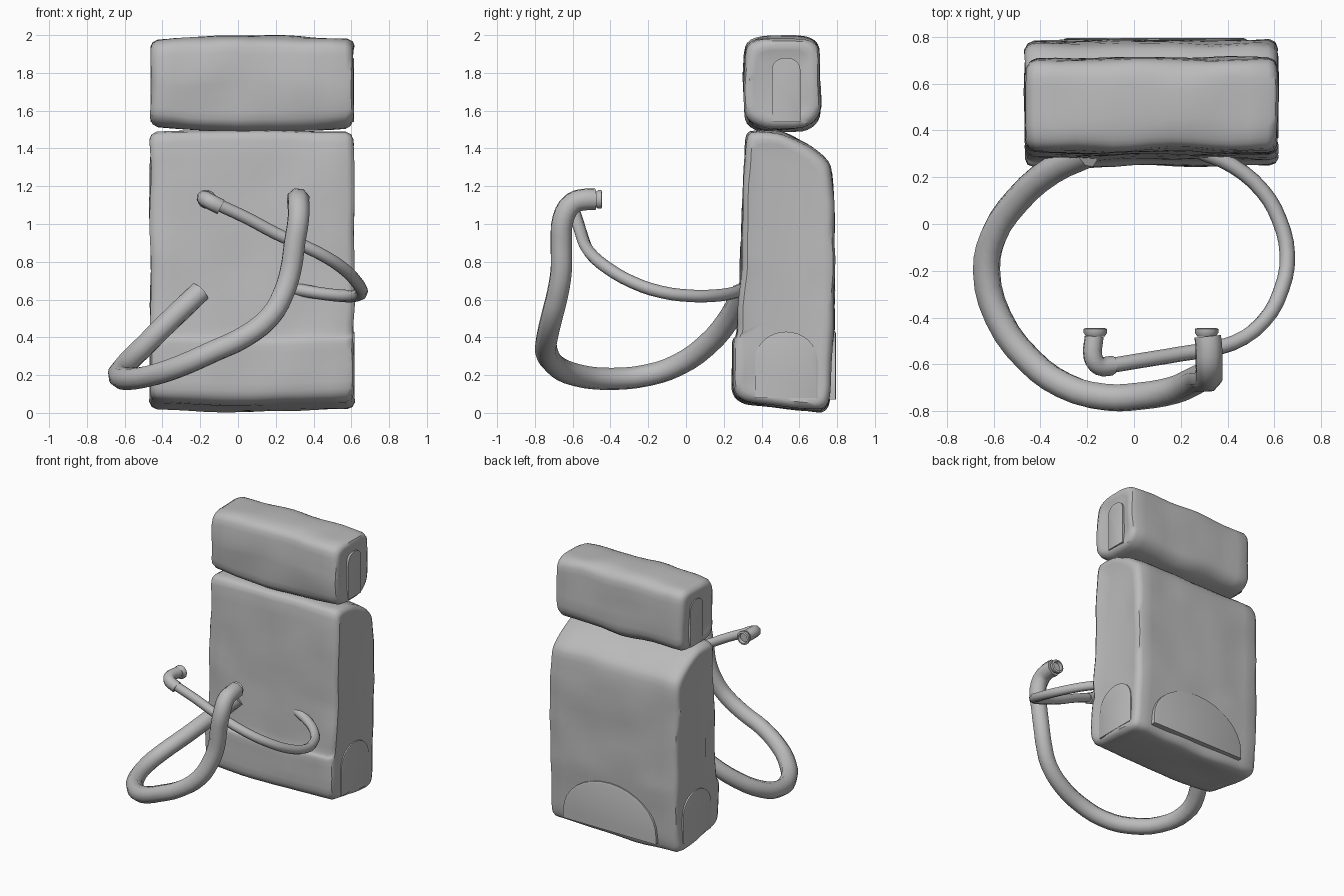
import bpy, bmesh, math
from mathutils import Vector, noise

cube = bpy.data.objects.get("Cube")
if cube:
    bpy.data.objects.remove(cube, do_unlink=True)

grey = bpy.data.materials.new("plain grey")
grey.use_nodes = True
grey.diffuse_color = (0.5, 0.5, 0.5, 1)
grey.node_tree.nodes["Principled BSDF"].inputs["Base Color"].default_value = (0.5, 0.5, 0.5, 1)


def finish(name, bm, angle=40):
    bmesh.ops.recalc_face_normals(bm, faces=bm.faces)
    mesh = bpy.data.meshes.new(name)
    bm.to_mesh(mesh)
    bm.free()
    obj = bpy.data.objects.new(name, mesh)
    bpy.context.collection.objects.link(obj)
    mesh.materials.append(grey)
    bpy.ops.object.select_all(action="DESELECT")
    obj.select_set(True)
    bpy.context.view_layer.objects.active = obj
    bpy.ops.object.shade_smooth_by_angle(angle=math.radians(angle))
    return obj


def soften(points, rounds=2):
    # Corner cutting rounds a closed profile; long edges are split first
    pts = [Vector(p) for p in points]
    for _ in range(rounds):
        cut = []
        for a, b in zip(pts, pts[1:] + pts[:1]):
            t = min(0.25, 0.03 / (b - a).length)
            cut += [a.lerp(b, t), a.lerp(b, 1 - t)]
        pts = cut
    dense = []
    for a, b in zip(pts, pts[1:] + pts[:1]):
        n = max(1, round((b - a).length / 0.09))
        dense += [a.lerp(b, i / n) for i in range(n)]
    return dense


def padded_bag(name, profile, x0, x1, crown, wrinkle):
    """Soft bag lofted along x from a (y, z) profile, with rounded, padded ends."""
    pts = soften(profile)
    lo = Vector((min(p.x for p in pts), min(p.y for p in pts)))
    hi = Vector((max(p.x for p in pts), max(p.y for p in pts)))
    mid, half = (lo + hi) / 2, (hi - lo) / 2
    # Each station is distance along x and inset of the profile
    ends = [(0.012, half.x * 0.55), (0.004, 0.06), (0.0, 0.035), (0.012, 0.012), (0.04, 0)]
    n = 12
    stations = [(x0 + d, s) for d, s in ends]
    stations += [(x0 + 0.04 + (x1 - x0 - 0.08) * i / n, 0) for i in range(1, n)]
    stations += [(x1 - d, s) for d, s in reversed(ends)]
    bm = bmesh.new()
    rings = []
    for x, inset in stations:
        u = (2 * x - x0 - x1) / (x1 - x0)
        grow = crown * (1 - u * u) - crown
        ring = []
        for p in pts:
            r = p - mid
            q = Vector((x, mid.x + r.x * (1 - inset / half.x),
                        mid.y + r.y * (1 - (inset - grow) / half.y)))
            q += wrinkle * noise.noise_vector(q * 4.5)
            ring.append(bm.verts.new(q))
        rings.append(ring)
    for a, b in zip(rings, rings[1:]):
        for i in range(len(pts)):
            j = (i + 1) % len(pts)
            bm.faces.new((a[i], a[j], b[j], b[i]))
    bm.faces.new(rings[0])
    bm.faces.new(rings[-1])
    return finish(name, bm)


def arch_panel(name, origin, side, normal, half_width, height, shoulder, depth):
    """Arched pocket patch standing on origin, facing along normal."""
    o, s, nrm = Vector(origin), Vector(side), Vector(normal)
    up = Vector((0, 0, 1))
    rise = height - shoulder
    outline = [(-half_width, 0)]
    outline += [(-half_width * math.cos(math.pi * i / 16),
                 shoulder + rise * math.sin(math.pi * i / 16)) for i in range(17)]
    outline += [(half_width, 0)]
    bm = bmesh.new()
    layers = [[bm.verts.new(o + s * u * k + up * v * k + nrm * d) for u, v in outline]
              for d, k in ((-0.06, 1), (depth * 0.6, 1), (depth, 0.96))]
    bmesh.ops.remove_doubles(bm, verts=bm.verts, dist=0.0001)
    layers = [[v for v in ring if v.is_valid] for ring in layers]
    for a, b in zip(layers, layers[1:]):
        for i in range(len(a)):
            j = (i + 1) % len(a)
            bm.faces.new((a[i], a[j], b[j], b[i]))
    bm.faces.new(layers[0])
    bm.faces.new(layers[-1])
    return finish(name, bm)


def hose(name, points, radius, sides=2):
    curve = bpy.data.curves.new(name, "CURVE")
    curve.dimensions = "3D"
    curve.bevel_depth = radius
    curve.bevel_resolution = sides
    curve.resolution_u = 3
    curve.use_fill_caps = True
    spline = curve.splines.new("BEZIER")
    spline.bezier_points.add(len(points) - 1)
    for bp, p in zip(spline.bezier_points, points):
        bp.co = p
        bp.handle_left_type = bp.handle_right_type = "AUTO"
    curve.materials.append(grey)
    obj = bpy.data.objects.new(name, curve)
    bpy.context.collection.objects.link(obj)
    return obj


def nozzle(name, center, radius):
    # Flared rim with a recessed mouth, facing the pack
    bm = bmesh.new()
    rings = []
    for y, r in ((-0.02, 0.8), (-0.005, 1.0), (0.012, 1.0), (0.016, 0.75), (-0.005, 0.65)):
        rings.append([bm.verts.new(Vector(center) + Vector((
            math.cos(a) * r * radius, y, math.sin(a) * r * radius)))
            for a in [math.tau * i / 14 for i in range(14)]])
    for a, b in zip(rings, rings[1:]):
        for i in range(14):
            j = (i + 1) % 14
            bm.faces.new((a[i], a[j], b[j], b[i]))
    bm.faces.new(rings[0])
    bm.faces.new(rings[-1])
    return finish(name, bm)


# Main pack and the roll on top of it
padded_bag("main_pack", [
    (0.32, 1.5), (0.5, 1.5), (0.66, 1.42), (0.765, 1.33), (0.78, 1.15), (0.785, 0.5),
    (0.765, 0.1), (0.74, 0.0), (0.6, 0.015), (0.3, 0.05), (0.25, 0.1), (0.245, 0.38),
    (0.272, 0.4), (0.29, 0.8)], -0.465, 0.615, 0.015, 0.012)
padded_bag("top_roll", [
    (0.32, 1.96), (0.4, 1.995), (0.64, 1.995), (0.705, 1.95), (0.71, 1.56),
    (0.64, 1.495), (0.4, 1.49), (0.315, 1.54), (0.305, 1.75)], -0.46, 0.61, 0.02, 0.016)

# Arched patches on both ends and the back
for label, x, d in (("left", 0.61, 1), ("right", -0.46, -1)):
    arch_panel(label + "_side_pocket", (x, 0.53, 0.08), (0, 1, 0), (d, 0, 0), 0.165, 0.35, 0.2, 0.008)
    arch_panel(label + "_roll_patch", (x, 0.53, 1.54), (0, 1, 0), (d, 0, 0), 0.075, 0.34, 0.28, 0.004)
arch_panel("back_pocket", (0.09, 0.783, 0.07), (1, 0, 0), (0, 1, 0), 0.39, 0.36, 0.06, 0.012)

# Thick hose sweeping round the right side
hose("thick_hose", [
    (-0.2, 0.3, 0.64), (-0.35, 0.23, 0.5), (-0.5, 0.1, 0.35), (-0.6, -0.05, 0.25),
    (-0.63, -0.2, 0.2), (-0.58, -0.4, 0.18), (-0.45, -0.58, 0.2), (-0.3, -0.69, 0.25),
    (-0.12, -0.74, 0.33), (0.03, -0.735, 0.4), (0.17, -0.71, 0.51), (0.24, -0.68, 0.63),
    (0.28, -0.66, 0.76), (0.3, -0.66, 0.9), (0.32, -0.65, 1.03), (0.32, -0.6, 1.11),
    (0.32, -0.53, 1.13), (0.315, -0.48, 1.13)], 0.06)
nozzle("thick_hose_rim", (0.31, -0.46, 1.13), 0.05)

# Thin hose sweeping round the left side, with an elbow fitting
hose("thin_hose", [
    (0.28, 0.31, 0.66), (0.42, 0.25, 0.635), (0.55, 0.14, 0.62), (0.62, 0.02, 0.62),
    (0.655, -0.13, 0.64), (0.63, -0.28, 0.69), (0.55, -0.42, 0.77), (0.42, -0.51, 0.85),
    (0.2, -0.555, 0.95), (0.05, -0.58, 1.03), (-0.1, -0.605, 1.1)], 0.033)
hose("elbow_fitting", [
    (-0.09, -0.605, 1.09), (-0.15, -0.605, 1.12), (-0.175, -0.57, 1.135),
    (-0.17, -0.48, 1.135)], 0.042)
nozzle("elbow_rim", (-0.165, -0.46, 1.13), 0.05)
